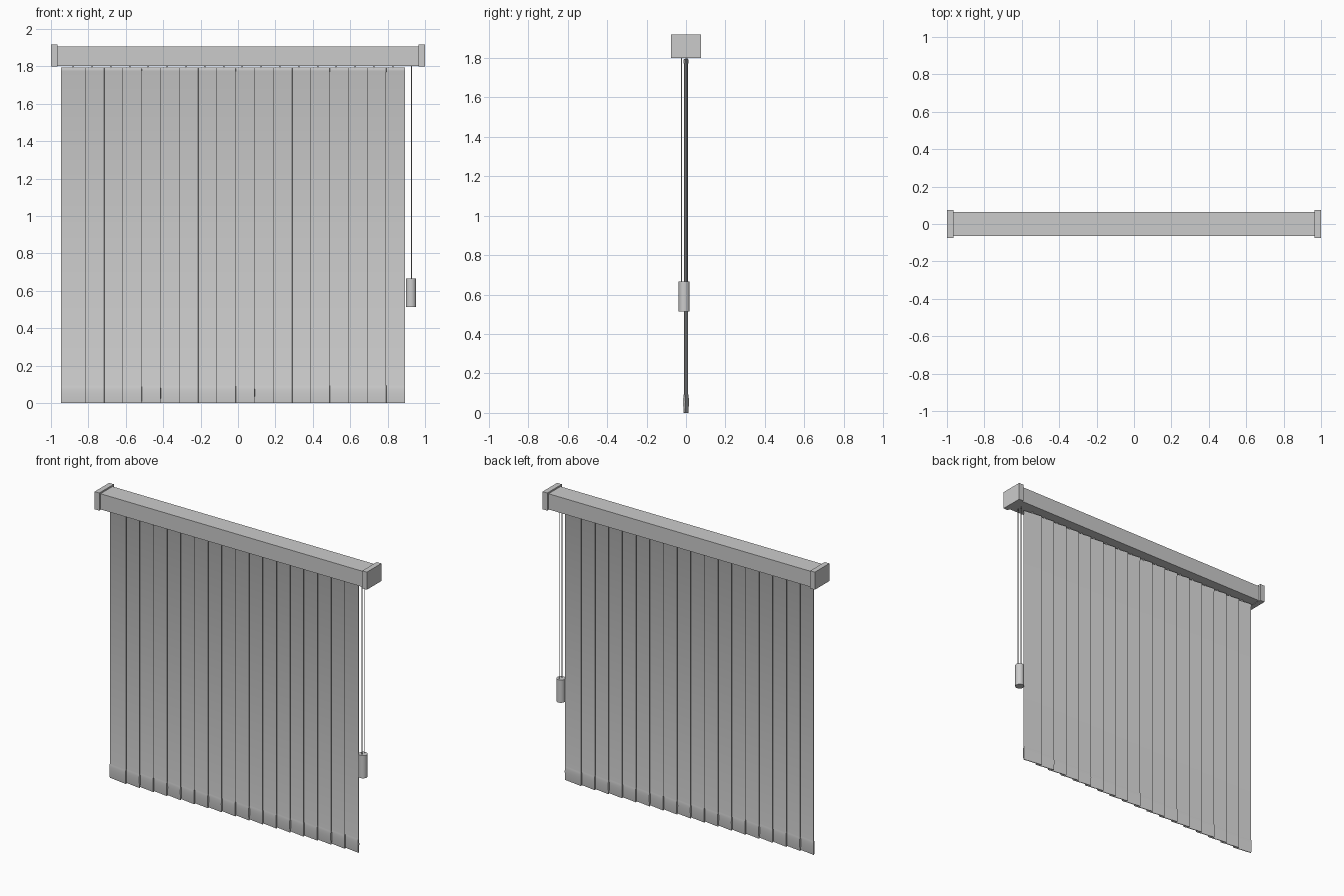
import bpy, bmesh, math
from mathutils import Matrix

if "Cube" in bpy.data.objects:
    bpy.data.objects.remove(bpy.data.objects["Cube"])

SLATS, PITCH, FIRST_X = 18, 0.1005, -0.881
SLAT_W, TILT = 0.132, math.radians(-8)


def link(name, mesh):
    ob = bpy.data.objects.new(name, mesh)
    bpy.context.collection.objects.link(ob)
    return ob


def box(name, x0, x1, y0, y1, z0, z1):
    bm = bmesh.new()
    m = (Matrix.Translation(((x0 + x1) / 2, (y0 + y1) / 2, (z0 + z1) / 2))
         @ Matrix.Diagonal((x1 - x0, y1 - y0, z1 - z0, 1)))
    bmesh.ops.create_cube(bm, size=1, matrix=m)
    me = bpy.data.meshes.new(name)
    bm.to_mesh(me)
    bm.free()
    return link(name, me)


def smooth(ob, angle=35):
    bpy.ops.object.select_all(action='DESELECT')
    ob.select_set(True)
    bpy.context.view_layer.objects.active = ob
    bpy.ops.object.shade_smooth_by_angle(angle=math.radians(angle))


def cylinder(name, r, x, y, z0, z1, sides):
    bm = bmesh.new()
    bmesh.ops.create_cone(bm, cap_ends=True, segments=sides, radius1=r, radius2=r,
                          depth=z1 - z0, matrix=Matrix.Translation((x, y, (z0 + z1) / 2)))
    me = bpy.data.meshes.new(name)
    bm.to_mesh(me)
    bm.free()
    ob = link(name, me)
    smooth(ob)
    return ob


# head rail and its end caps
box("head_rail", -0.97, 0.97, -0.063, 0.063, 1.803, 1.907)
for side, name in ((-1, "left_end_cap"), (1, "right_end_cap")):
    a, b = sorted((side * 0.966, side * 1.0))
    box(name, a, b, -0.076, 0.076, 1.80, 1.917)

# slat: side profile (half thickness, z) with weighted bottom hem and top hem
profile = [(0.0025, 0.0), (0.0038, 0.012), (0.005, 0.035), (0.0055, 0.055),
           (0.005, 0.075), (0.0035, 0.088), (0.0018, 0.095), (0.0018, 1.77),
           (0.0035, 1.775), (0.0035, 1.785), (0.0018, 1.795)]
outline = [(-t, z) for t, z in profile] + [(t, z) for t, z in reversed(profile)]
bm = bmesh.new()
face = bm.faces.new([bm.verts.new((-SLAT_W / 2, y, z)) for y, z in outline])
ext = bmesh.ops.extrude_face_region(bm, geom=[face], use_keep_orig=True)
bmesh.ops.translate(bm, vec=(SLAT_W, 0, 0),
                    verts=[v for v in ext["geom"] if isinstance(v, bmesh.types.BMVert)])
bmesh.ops.recalc_face_normals(bm, faces=bm.faces)
slat_mesh = bpy.data.meshes.new("slat")
bm.to_mesh(slat_mesh)
bm.free()

# row of overlapping slats, each hung from a small hanger stem
for i in range(SLATS):
    x = FIRST_X + i * PITCH
    slat = link(f"slat_{i + 1}", slat_mesh)
    slat.location.x = x
    slat.rotation_euler.z = TILT
    if i == 0:
        smooth(slat)
    box(f"hanger_{i + 1}", x - 0.004, x + 0.004, -0.003, 0.003, 1.785, 1.82)

# control cords and the cord weight
for name, y in (("front_cord", -0.023), ("back_cord", 0.006)):
    cylinder(name, 0.0025, 0.927, y, 0.65, 1.82, 8)
cylinder("cord_weight", 0.028, 0.925, -0.009, 0.515, 0.666, 32)
